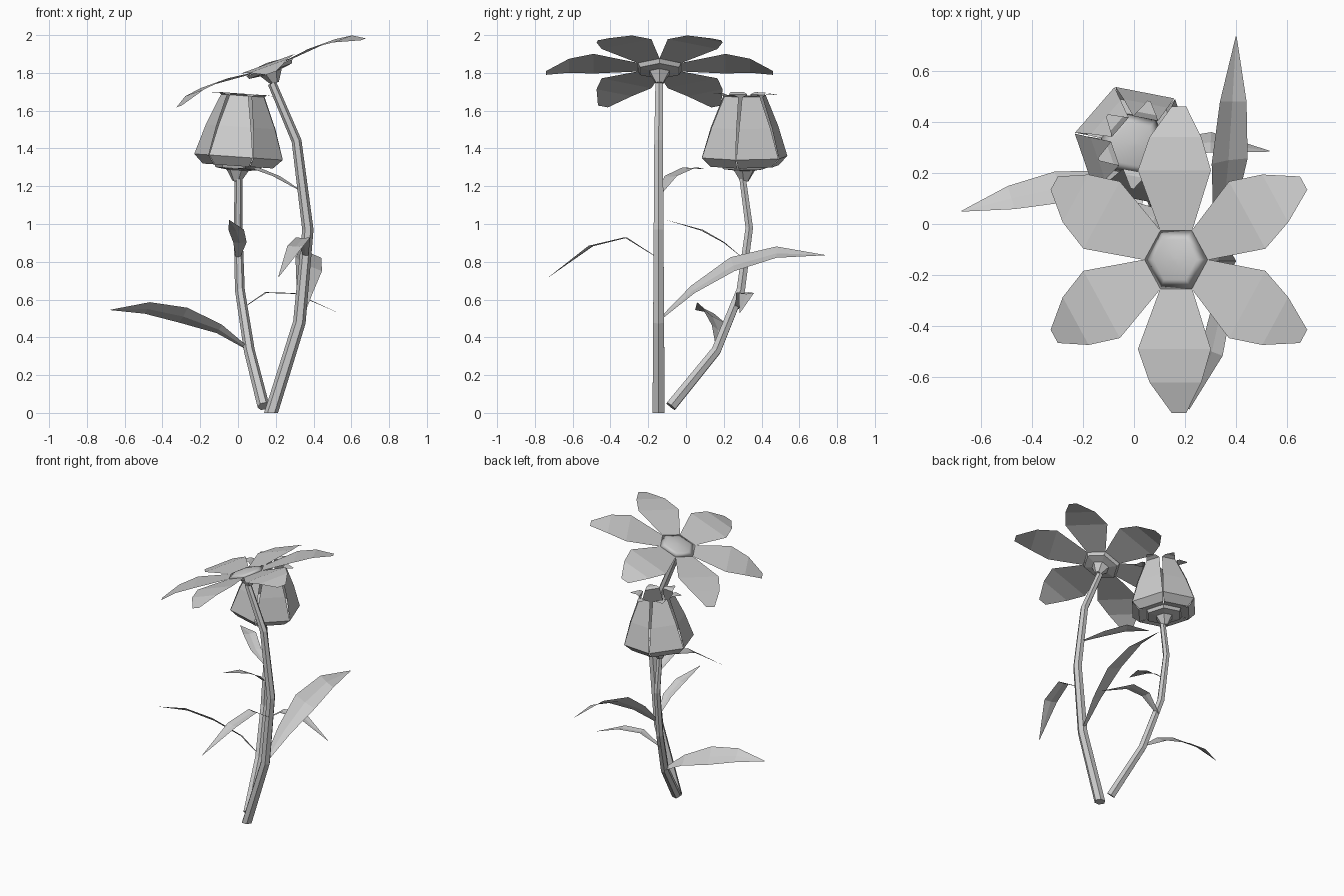
import bpy, bmesh
from math import radians, cos, sin, pi
from mathutils import Matrix, Vector

if "Cube" in bpy.data.objects:
    bpy.data.objects.remove(bpy.data.objects["Cube"])


def make(name, verts, faces, mat=None, smooth=False):
    me = bpy.data.meshes.new(name)
    me.from_pydata([tuple(v) for v in verts], [], faces)
    if mat:
        me.transform(mat)
    for p in me.polygons:
        p.use_smooth = smooth
    ob = bpy.data.objects.new(name, me)
    bpy.context.collection.objects.link(ob)
    return ob


def strip(rows):
    # quads joining consecutive rows of equal length
    n = len(rows[0])
    verts = [v for r in rows for v in r]
    faces = [(i*n+j, i*n+j+1, (i+1)*n+j+1, (i+1)*n+j)
             for i in range(len(rows)-1) for j in range(n-1)]
    return verts, faces


def loft(rings):
    # closed tube through rings, capped at both ends
    n, m = len(rings[0]), len(rings)
    verts = [v for r in rings for v in r]
    faces = [(i*n+j, i*n+(j+1) % n, (i+1)*n+(j+1) % n, (i+1)*n+j)
             for i in range(m-1) for j in range(n)]
    faces += [tuple(range(n))[::-1], tuple(range((m-1)*n, m*n))]
    return verts, faces


def ring(r, z, n=6):
    return [Vector((r*cos(2*pi*k/n), r*sin(2*pi*k/n), z)) for k in range(n)]


def stem(name, pts, r0, r1, flat_base=False):
    pts = [Vector(p) for p in pts]
    last = len(pts)-1
    rings = []
    for i, p in enumerate(pts):
        t = (pts[min(i+1, last)]-pts[max(i-1, 0)]).normalized()
        if flat_base and i == 0:
            t = Vector((0, 0, 1))
        q = Vector((0, 0, 1)).rotation_difference(t)
        rings.append([p + q @ v for v in ring(r0+(r1-r0)*i/last, 0)])
    make(name, *loft(rings))


def leaf(name, pts, width, roll=0):
    # thin blade along a path, slightly folded down its middle
    pts = [Vector(p) for p in pts]
    last = len(pts)-1
    prof = {3: (.25, .85, 1, 0), 4: (.2, .6, 1, .75, 0)}[last]
    rows = []
    for i, p in enumerate(pts):
        d = (pts[min(i+1, last)]-pts[max(i-1, 0)]).normalized()
        s = d.cross(Vector((0, 0, 1))).normalized()
        n = s.cross(d)
        a = radians(roll)
        side = s*cos(a) + n*sin(a)
        up = n*cos(a) - s*sin(a)
        w = max(width*prof[i], .002)
        rows.append([p - side*w + up*w*.12, p, p + side*w + up*w*.12])
    make(name, *strip(rows))


def head(name, mat, petal_rows):
    # calyx, domed centre and six petals; petal rows are (radius, half width, height)
    make(name+"_calyx", *loft([ring(.022, -.09), ring(.06, -.03),
                               ring(.12, -.022), ring(.13, -.002)]), mat)
    make(name+"_centre", *loft([ring(.132, 0), ring(.09, .014),
                                ring(.045, .022), ring(.01, .025)]), mat, True)
    for k in range(6):
        rows = [[(r, -w, h), (r, w, h)] for r, w, h in petal_rows]
        make(f"{name}_petal_{k+1}", *strip(rows),
             mat @ Matrix.Rotation(radians(30+60*k), 4, 'Z'))


# stems
stem("tall_stem", [(.175, -.145, 0), (.325, -.145, .48), (.37, -.145, .97),
                   (.31, -.145, 1.44), (.18, -.142, 1.745)], .037, .023, True)
stem("bud_stem", [(.135, -.08, .035), (.06, .16, .33), (.01, .29, .65),
                  (0, .335, .98), (.003, .3, 1.24)], .032, .02)

# open flower, tilted
head("flower", Matrix.Translation((.165, -.14, 1.83)) @ Matrix.Rotation(radians(-20), 4, 'Y'),
     [(.112, .066, 0), (.35, .152, .02), (.48, .108, .008), (.6, .03, -.032)])

# closed bud, petals folded up with outward tips
head("bud", Matrix.Translation((0, .31, 1.315)) @ Matrix.Rotation(radians(4), 4, 'Y')
     @ Matrix.Rotation(radians(49), 4, 'Z'),
     [(.112, .064, 0), (.165, .092, -.008), (.208, .118, .04),
      (.165, .088, .2), (.105, .05, .365), (.125, .038, .376), (.175, .006, .372)])

# leaves of the tall stem
leaf("large_back_leaf", [(.33, -.12, .51), (.35, .04, .65), (.37, .25, .78),
                         (.385, .48, .845), (.4, .735, .835)], .08, -30)
leaf("front_leaf", [(.36, -.15, .82), (.345, -.32, .925), (.305, -.5, .88),
                    (.215, -.725, .72)], .045)
leaf("upper_leaf", [(.34, -.13, 1.17), (.2, -.08, 1.25), (.08, .02, 1.295),
                    (-.05, .1, 1.29)], .045)

# leaves of the bud stem
leaf("left_leaf", [(.05, .17, .34), (-.1, .17, .44), (-.29, .14, .51),
                   (-.48, .1, .55), (-.675, .05, .545)], .075, -33)
leaf("right_leaf", [(.02, .27, .55), (.15, .3, .635), (.3, .32, .63),
                    (.53, .285, .53)], .04)
leaf("bud_front_leaf", [(0, .3, .82), (.01, .2, .9), (-.01, .08, .965),
                        (-.045, -.1, 1.02)], .042)
